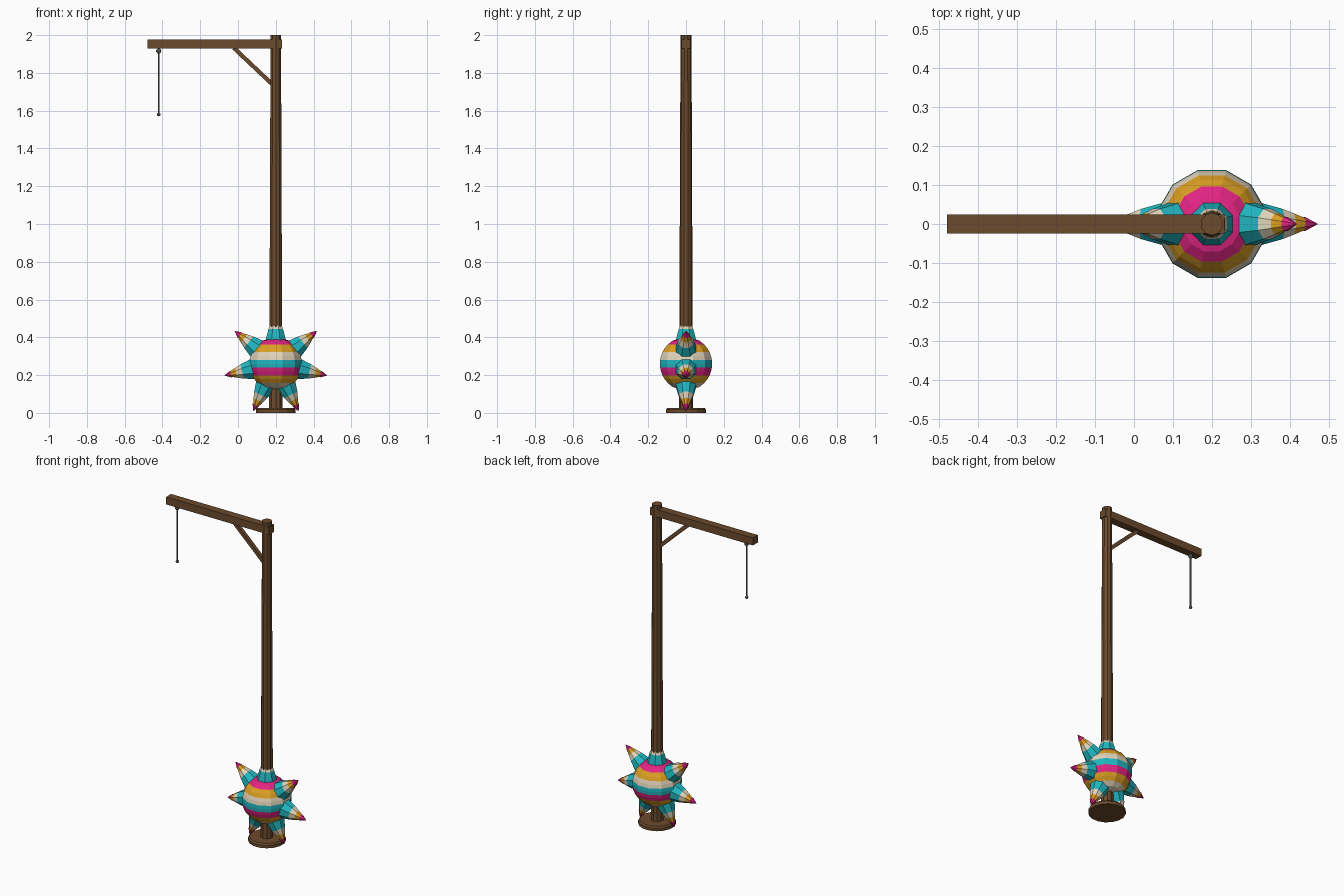
import bpy, math
from mathutils import Matrix, Vector

if "Cube" in bpy.data.objects:
    bpy.data.objects.remove(bpy.data.objects["Cube"])


def material(name, rgb):
    m = bpy.data.materials.new(name)
    m.diffuse_color = (*rgb, 1)
    m.use_nodes = True
    m.node_tree.nodes["Principled BSDF"].inputs["Base Color"].default_value = m.diffuse_color
    return m


BROWN = material("brown wood", (0.15, 0.07, 0.026))
PINK = material("pink paper", (0.76, 0.018, 0.23))
YELLOW = material("yellow paper", (0.72, 0.35, 0.017))
CREAM = material("cream paper", (0.76, 0.66, 0.49))
TEAL = material("teal paper", (0.015, 0.47, 0.53))
GREY = material("grey rope", (0.15, 0.15, 0.13))

POST_X = 0.2
BALL = Vector((POST_X, 0, 0.26))


def lathe(name, profile, sides, bands, matrix):
    """Spin (radius, height) points around z; one material per band."""
    verts, faces, slots = [], [], []
    mats = list(dict.fromkeys(bands))
    for r, z in profile:
        for i in range(sides):
            a = 2 * math.pi * (i + 0.5) / sides
            verts.append((r * math.cos(a), r * math.sin(a), z))
    for k, mat in enumerate(bands):
        for i in range(sides):
            j = (i + 1) % sides
            faces.append((k * sides + i, k * sides + j,
                          (k + 1) * sides + j, (k + 1) * sides + i))
            slots.append(mats.index(mat))
    faces.append(tuple(reversed(range(sides))))
    slots.append(mats.index(bands[0]))
    top = len(bands) * sides
    faces.append(tuple(range(top, top + sides)))
    slots.append(mats.index(bands[-1]))
    mesh = bpy.data.meshes.new(name)
    mesh.from_pydata(verts, [], faces)
    for m in mats:
        mesh.materials.append(m)
    for p, s in zip(mesh.polygons, slots):
        p.material_index = s
    obj = bpy.data.objects.new(name, mesh)
    bpy.context.collection.objects.link(obj)
    obj.matrix_world = matrix
    return obj


def box(name, center, size, mat, tilt=0):
    bpy.ops.mesh.primitive_cube_add(size=1, location=center, rotation=(0, tilt, 0))
    obj = bpy.context.object
    obj.name = name
    obj.scale = size
    obj.data.materials.append(mat)
    return obj


def knob(name, center, radius):
    bpy.ops.mesh.primitive_uv_sphere_add(segments=8, ring_count=6, radius=radius, location=center)
    bpy.context.object.name = name
    bpy.context.object.data.materials.append(GREY)


# Wooden stand: base disc, tapered post, arm and diagonal brace
at_post = Matrix.Translation((POST_X, 0, 0))
lathe("base", [(0.107, 0), (0.107, 0.018), (0.1, 0.027)], 16, [BROWN] * 2, at_post)
lathe("post", [(0.037, 0.02), (0.029, 2.0)], 10, [BROWN], at_post)
box("arm", (-0.124, 0, 1.953), (0.712, 0.048, 0.047), BROWN)
start, end = Vector((-0.022, 0, 1.932)), Vector((0.195, 0, 1.727))
d = end - start
box("brace", (start + end) / 2, (d.length, 0.022, 0.022), BROWN, math.atan2(-d.z, d.x))

# Hanging rope with a knot at each end
lathe("rope", [(0.005, 1.575), (0.005, 1.93)], 6, [GREY], Matrix.Translation((-0.42, 0, 0)))
knob("rope_top_knot", (-0.42, 0, 1.916), 0.014)
knob("rope_end_knot", (-0.42, 0, 1.58), 0.01)

# Striped ball: seven bands of equal height
R = 0.143
profile, bands = [], []
stripes = [CREAM, YELLOW, PINK, TEAL, CREAM, YELLOW, PINK]
for k in range(15):
    h = -R + 2 * R * k / 14
    profile.append((max(math.sqrt(max(R * R - h * h, 0)), 0.002), h))
    if k < 14:
        bands.append(stripes[k // 2])
lathe("striped_ball", profile, 12, bands, Matrix.Translation(BALL))

# Seven striped cones around the ball, the upper one wrapping the post
cone = [(0.06, 0.12), (0.042, 0.183), (0.029, 0.215), (0.016, 0.245), (0.02, 0.243), (0.0005, 0.279)]
for k in range(7):
    m = Matrix.Translation(BALL) @ Matrix.Rotation(2 * math.pi * k / 7, 4, 'Y')
    lathe(f"cone_{k + 1}", cone, 8, [TEAL, CREAM, YELLOW, PINK, PINK], m)
